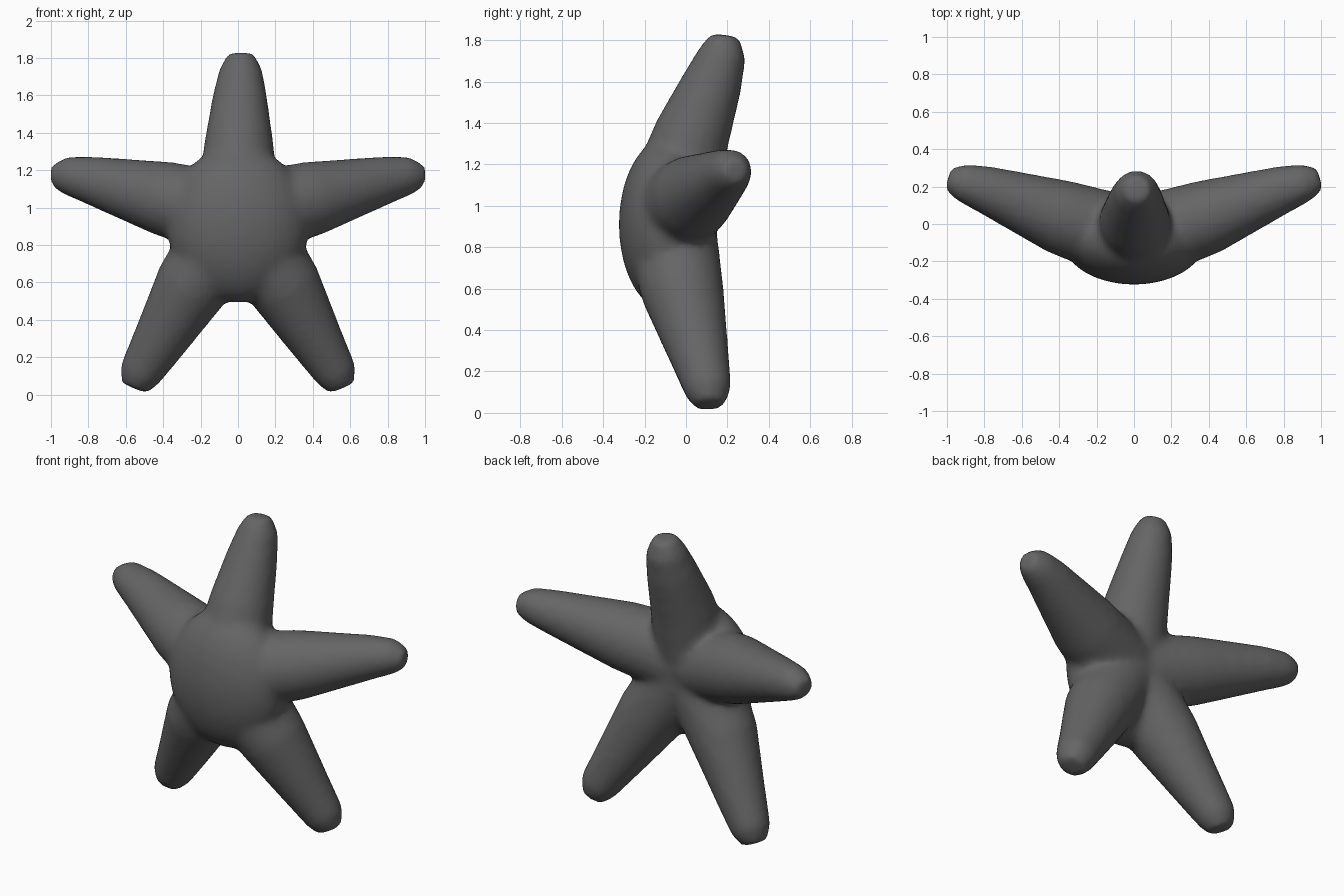
import bpy, bmesh, math
from mathutils import Vector, Matrix

cube = bpy.data.objects.get("Cube")
if cube:
    bpy.data.objects.remove(cube, do_unlink=True)

grey = bpy.data.materials.new("dark grey")
grey.use_nodes = True
COLOUR = (0.13, 0.13, 0.13, 1)
grey.diffuse_color = COLOUR
bsdf = grey.node_tree.nodes["Principled BSDF"]
bsdf.inputs["Base Color"].default_value = COLOUR
bsdf.inputs["Roughness"].default_value = 0.7

SIDES = 20


def add_arm(bm, path):
    """Loft a closed round tube through (x, y, z, radius) stations."""
    pts = [Vector(p[:3]) for p in path]
    rings = []
    for i, p in enumerate(pts):
        along = pts[min(i + 1, len(pts) - 1)] - pts[max(i - 1, 0)]
        rot = along.to_track_quat('Z', 'Y')
        ring = []
        for k in range(SIDES):
            a = 2 * math.pi * k / SIDES
            offset = Vector((math.cos(a), math.sin(a), 0)) * path[i][3]
            ring.append(bm.verts.new(p + rot @ offset))
        rings.append(ring)
    for a, b in zip(rings, rings[1:]):
        for k in range(SIDES):
            n = (k + 1) % SIDES
            bm.faces.new((a[k], a[n], b[n], b[k]))
    bm.faces.new(rings[0][::-1])
    bm.faces.new(rings[-1])


def mirrored(path):
    return [(-x, y, z, r) for x, y, z, r in path]


# Arm centrelines, from the body outwards
HUB = (0, -0.09, 0.95, 0.23)
top_arm = [HUB, (0.005, 0.03, 1.35, 0.185), (0.01, 0.13, 1.6, 0.145),
           (0.015, 0.178, 1.74, 0.115), (0.015, 0.19, 1.825, 0.07)]
side_arm = [HUB, (0.4, 0.04, 1.05, 0.20), (0.8, 0.187, 1.15, 0.127),
            (0.92, 0.223, 1.172, 0.102), (0.995, 0.24, 1.168, 0.06)]
leg = [HUB, (0.25, -0.015, 0.58, 0.20), (0.415, 0.06, 0.295, 0.148),
       (0.525, 0.107, 0.11, 0.115), (0.555, 0.113, 0.035, 0.075)]

bm = bmesh.new()
for path in (top_arm, side_arm, mirrored(side_arm), leg, mirrored(leg)):
    add_arm(bm, path)

# Domed central body
bmesh.ops.create_uvsphere(
    bm, u_segments=32, v_segments=20, radius=1,
    matrix=Matrix.Translation((0, -0.09, 0.91)) @ Matrix.Diagonal((0.38, 0.235, 0.42, 1)))
bmesh.ops.recalc_face_normals(bm, faces=bm.faces)

mesh = bpy.data.meshes.new("starfish_body")
bm.to_mesh(mesh)
bm.free()
mesh.materials.append(grey)
body = bpy.data.objects.new("starfish_body", mesh)
bpy.context.collection.objects.link(body)

# Fuse the parts into one skin and soften the joins
fuse = body.modifiers.new("fuse", 'REMESH')
fuse.mode = 'VOXEL'
fuse.voxel_size = 0.02
fuse.use_smooth_shade = True
soften = body.modifiers.new("soften", 'SMOOTH')
soften.factor = 0.5
soften.iterations = 12
